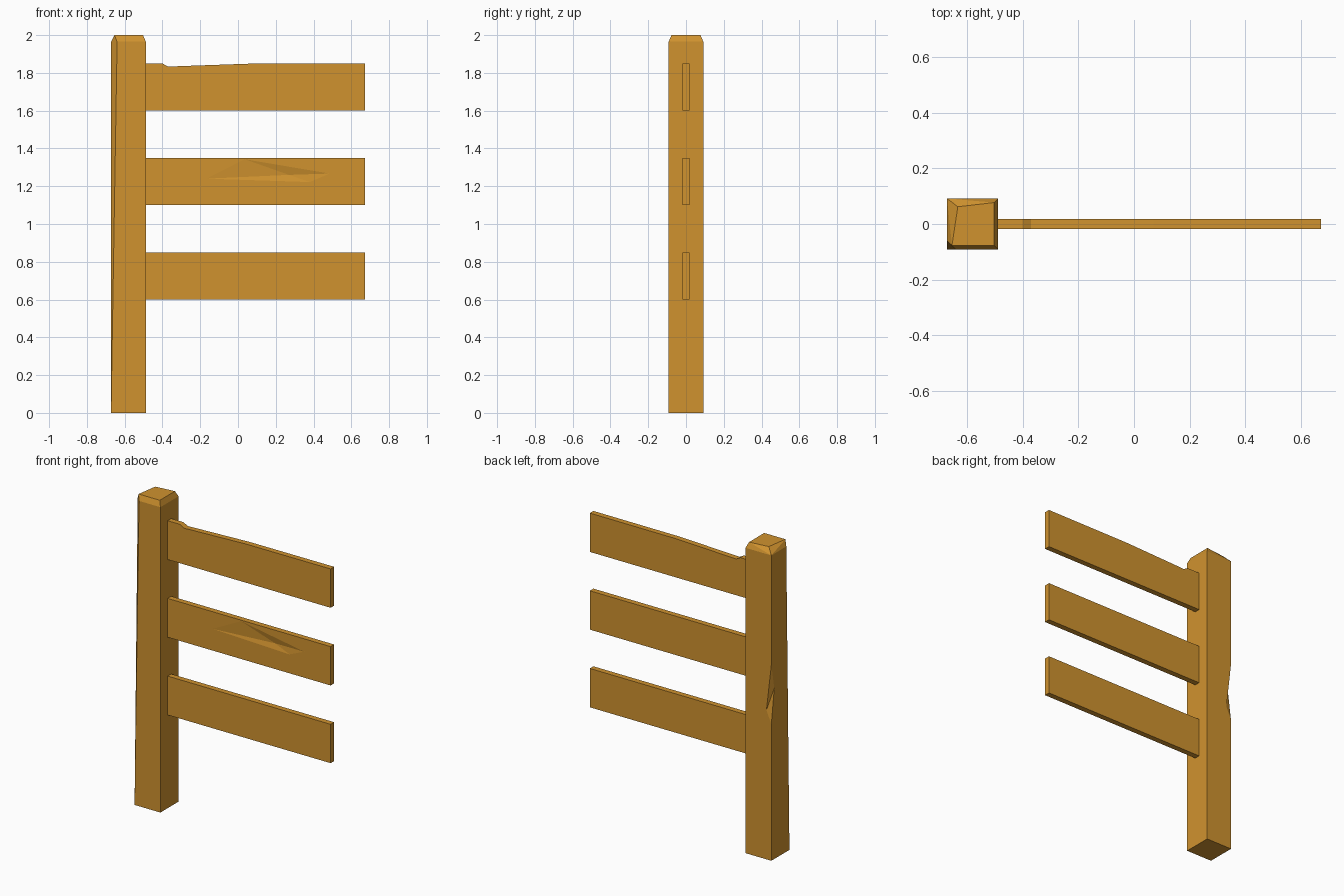
import bpy
import bmesh
from mathutils import Vector

if "Cube" in bpy.data.objects:
    bpy.data.objects.remove(bpy.data.objects["Cube"])

# Single flat wood colour
wood = bpy.data.materials.new("warm_wood")
wood.use_nodes = True
colour = (0.63, 0.29, 0.028, 1)
wood.diffuse_color = colour
bsdf = next(n for n in wood.node_tree.nodes if n.type == 'BSDF_PRINCIPLED')
bsdf.inputs["Base Color"].default_value = colour


def finish(bm, name):
    bmesh.ops.recalc_face_normals(bm, faces=bm.faces)
    mesh = bpy.data.meshes.new(name)
    bm.to_mesh(mesh)
    bm.free()
    mesh.materials.append(wood)
    obj = bpy.data.objects.new(name, mesh)
    bpy.context.collection.objects.link(obj)
    return obj


def hull(name, points):
    """Convex solid around the points, with flat areas merged."""
    bm = bmesh.new()
    for p in points:
        bm.verts.new(p)
    bmesh.ops.convex_hull(bm, input=bm.verts)
    bmesh.ops.dissolve_limit(bm, angle_limit=0.005, verts=bm.verts, edges=bm.edges)
    return finish(bm, name)


def board(name, outline, half):
    """Extrude an x-z outline through the board thickness."""
    bm = bmesh.new()
    face = bm.faces.new([bm.verts.new((x, -half, z)) for x, z in outline])
    ext = bmesh.ops.extrude_face_region(bm, geom=[face])["geom"]
    moved = [v for v in ext if isinstance(v, bmesh.types.BMVert)]
    bmesh.ops.translate(bm, verts=moved, vec=(0, 2 * half, 0))
    return finish(bm, name)


def chip(obj, pivot, points):
    """Cut a faceted chip, enlarging the cutter away from its deepest point."""
    pivot = Vector(pivot)
    cutter = hull("chip_cutter", [pivot + (Vector(p) - pivot) * 1.5 for p in points])
    cutter.hide_render = True
    mod = obj.modifiers.new("chip", 'BOOLEAN')
    mod.operation = 'DIFFERENCE'
    mod.solver = 'EXACT'
    mod.object = cutter
    bpy.context.view_layer.objects.active = obj
    bpy.ops.object.modifier_apply(modifier=mod.name)
    bpy.data.objects.remove(cutter)


# Post: square foot, tapering chamfer on one corner, uneven bevelled cap
left, right, side, shoulder = -0.672, -0.488, 0.092, 1.965
foot = [(x, y, 0) for x in (left, right) for y in (-side, side)]
neck = [(left, side, shoulder), (right, side, shoulder), (right, -side, shoulder),
        (left + 0.032, -side, shoulder), (left, -side + 0.032, shoulder)]
cap = [(-0.654, -0.077, 2), (-0.503, -0.077, 2), (-0.503, 0.077, 2), (-0.633, 0.062, 2)]
post = hull("post", foot + neck + cap)

# Axe notch on the rear corner of the post
notch_back = Vector((left + 0.035, side, 0.96))
notch_side = Vector((left, side - 0.03, 1.10))
chip(post, (notch_back + notch_side) / 2,
     [(left, side, 1.26), (left, side, 0.88), notch_back, notch_side])

# Three boards; the upper one has a worn top edge
half, tip, height = 0.018, 0.672, 0.25
worn = [(0.07, 1.849), (-0.3, 1.836), (-0.37, 1.833), (-0.4, 1.85)]
boards = []
for name, z in (("lower_board", 0.6), ("middle_board", 1.1), ("upper_board", 1.6)):
    wear = worn if name == "upper_board" else []
    outline = [(right, z), (tip, z), (tip, z + height)] + wear + [(right, z + height)]
    boards.append(board(name, outline, half))

# Shallow gouge in the front of the middle board
deepest = (0.27, -half + 0.01, 1.26)
rim = [(-0.167, 1.24), (0.035, 1.343), (0.485, 1.267), (0.38, 1.222)]
chip(boards[1], deepest, [deepest] + [(x, -half, z) for x, z in rim])
